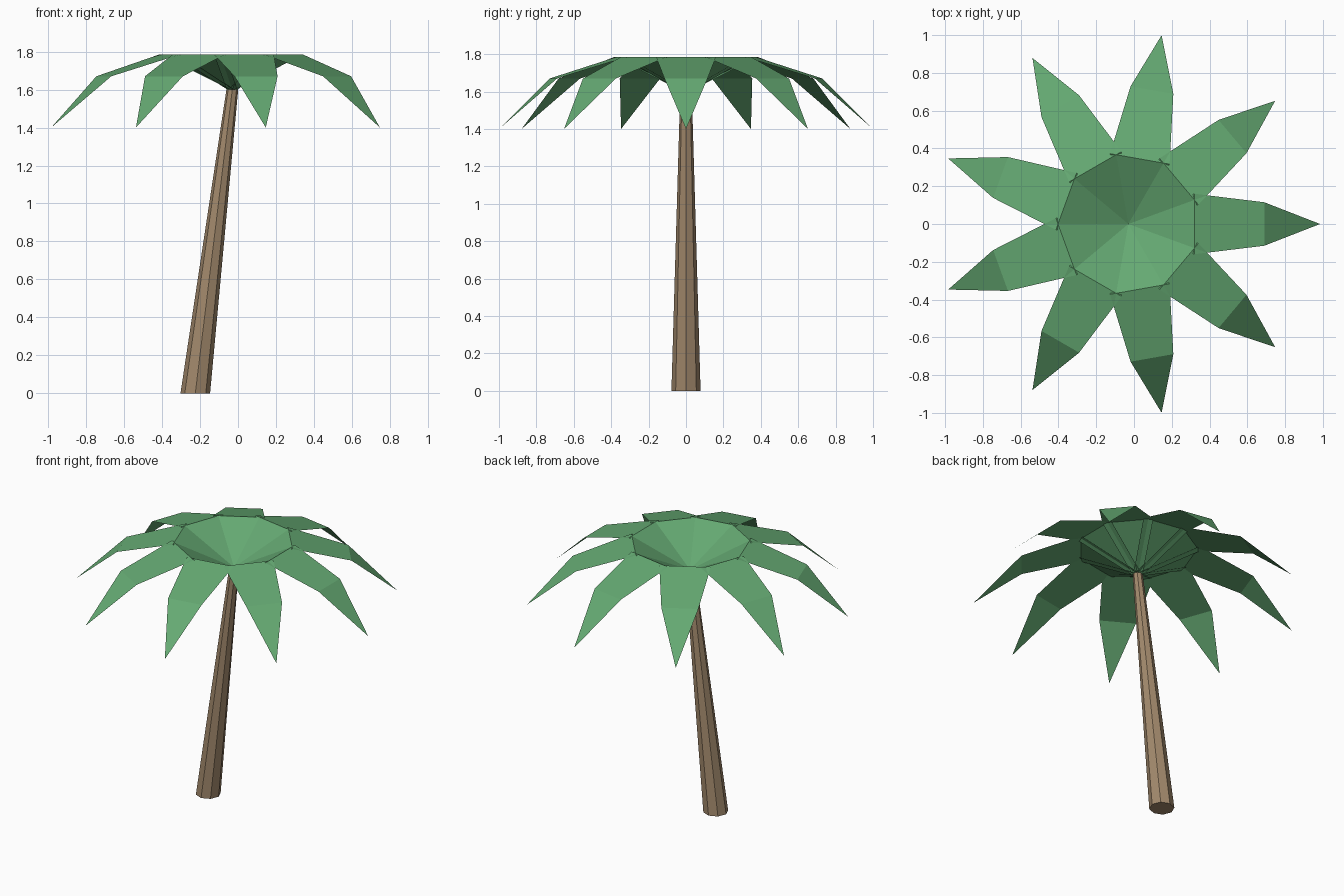
import bpy, bmesh, math
from mathutils import Matrix, Vector

if "Cube" in bpy.data.objects:
    bpy.data.objects.remove(bpy.data.objects["Cube"])

TOP = Vector((-0.03, 0, 1.6))
BASE = Vector((-0.225, 0, 0))
FRONDS, SIDES = 9, 8


def material(name, color):
    m = bpy.data.materials.new(name)
    m.diffuse_color = color
    m.use_nodes = True
    m.node_tree.nodes["Principled BSDF"].inputs["Base Color"].default_value = m.diffuse_color
    return m


def add_object(name, bm, mat):
    me = bpy.data.meshes.new(name)
    bm.to_mesh(me)
    bm.free()
    me.materials.append(mat)
    ob = bpy.data.objects.new(name, me)
    bpy.context.collection.objects.link(ob)
    return ob


brown = material("bark", (0.36, 0.25, 0.15, 1))
green = material("leaf", (0.13, 0.40, 0.17, 1))

# Leaning trunk: a tapered octagon whose top ring is moved sideways
bm = bmesh.new()
bmesh.ops.create_cone(bm, cap_ends=True, segments=SIDES, radius1=0.078, radius2=0.031,
                      depth=1.6, matrix=Matrix.Translation((0, 0, 0.8)))
for v in bm.verts:
    v.co.x += TOP.x if v.co.z > 0.8 else BASE.x
add_object("trunk", bm, brown)

# Fronds: flat folded strips (distance, half width, height) fanned round the trunk top
profile = [(0.0, 0.03, 1.6), (0.35, 0.16, 1.785), (0.72, 0.115, 1.67)]
tip = (1.015, 0, 1.4)
for i in range(FRONDS):
    bm = bmesh.new()
    rows = [(bm.verts.new((r, -w, z)), bm.verts.new((r, w, z))) for r, w, z in profile]
    for (a, b), (c, d) in zip(rows, rows[1:]):
        bm.faces.new((a, c, d, b))
    bm.faces.new((rows[-1][0], bm.verts.new(tip), rows[-1][1]))
    turn = Matrix.Rotation(i * math.tau / FRONDS, 4, 'Z')
    bm.transform(Matrix.Translation((TOP.x, 0, 0)) @ turn)
    add_object(f"frond_{i + 1}", bm, green)
